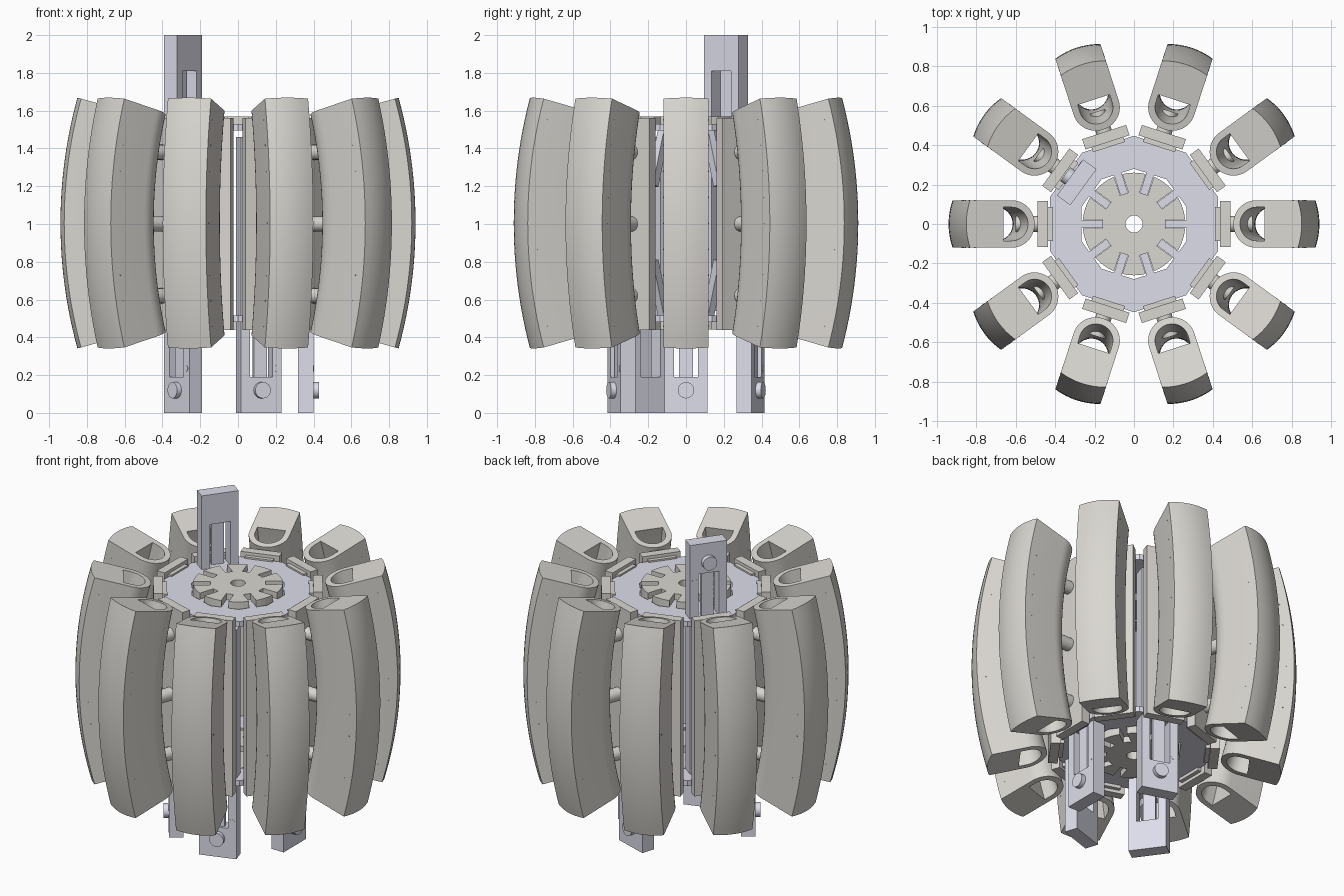
import bpy, bmesh
from math import sin, cos, pi, radians, sqrt
from mathutils import Matrix, Vector

if "Cube" in bpy.data.objects:
    bpy.data.objects.remove(bpy.data.objects["Cube"])

MID = 1.005


def material(name, color):
    m = bpy.data.materials.new(name)
    m.diffuse_color = color
    m.use_nodes = True
    m.node_tree.nodes["Principled BSDF"].inputs["Base Color"].default_value = m.diffuse_color
    return m


WARM = material("warm_grey", (0.70, 0.68, 0.64, 1))
LAV = material("lavender_grey", (0.72, 0.73, 0.82, 1))


def finish(bm, name, mat):
    bmesh.ops.recalc_face_normals(bm, faces=bm.faces[:])
    me = bpy.data.meshes.new(name)
    bm.to_mesh(me)
    bm.free()
    me.materials.append(mat)
    for p in me.polygons:
        p.use_smooth = True
    me.set_sharp_from_angle(angle=radians(30))
    return me


def place(name, me, az=0, z=0, flip=False):
    ob = bpy.data.objects.new(name, me)
    ob.rotation_euler = (pi if flip else 0, 0, radians(az))
    ob.location.z = z
    bpy.context.collection.objects.link(ob)
    return ob


def box(bm, x0, x1, y0, y1, z0, z1):
    m = Matrix.Translation(((x0 + x1) / 2, (y0 + y1) / 2, (z0 + z1) / 2)) \
        @ Matrix.Diagonal((x1 - x0, y1 - y0, z1 - z0, 1))
    bmesh.ops.create_cube(bm, size=1, matrix=m)


def rod(bm, a, b, r, seg=20):
    a, b = Vector(a), Vector(b)
    d = b - a
    m = Matrix.Translation((a + b) / 2) @ d.to_track_quat('Z', 'Y').to_matrix().to_4x4()
    bmesh.ops.create_cone(bm, cap_ends=True, segments=seg, radius1=r, radius2=r,
                          depth=d.length, matrix=m)


def flat(name, polys, z_top, thick, mat):
    """Flat faces joined into one sheet, thickened downwards."""
    bm = bmesh.new()
    for pts in polys:
        bm.faces.new([bm.verts.new((x, y, 0)) for x, y in pts])
    bmesh.ops.remove_doubles(bm, verts=bm.verts[:], dist=1e-4)
    me = finish(bm, name, mat)
    if me.polygons[0].normal.z < 0:
        me.flip_normals()
    ob = place(name, me, 0, z_top)
    s = ob.modifiers.new("thickness", 'SOLIDIFY')
    s.thickness, s.offset = thick, -1
    me.shade_flat()
    return ob


def polar(r, deg):
    return (r * cos(radians(deg)), r * sin(radians(deg)))


def turn(pts, deg):
    c, s = cos(radians(deg)), sin(radians(deg))
    return [(x * c - y * s, x * s + y * c) for x, y in pts]


# Curved hollow shell: D-shaped section swept along a vertical arc
def shell_mesh():
    HW, BULGE, R_IN, CENTRE = 0.12, radians(15.4), 2.14, -1.56
    angs = [pi / 2 - pi * i / 20 for i in range(21)]
    across = [-1 + 2 * i / 8 for i in range(9)]
    outer = [(HW - HW * cos(a), HW * sin(a)) for a in angs]
    outer += [(0.36 - 0.02 * t * t, HW * t) for t in across]
    inner = [(HW - 0.085 * cos(a), 0.085 * sin(a)) for a in angs]
    inner += [(0.165, 0.085 * t) for t in across]
    n, steps = len(outer), 24
    bm = bmesh.new()
    rings = []
    for k in range(steps + 1):
        phi = -BULGE + 2 * BULGE * k / steps
        rings.append([[bm.verts.new((CENTRE + (R_IN + d) * cos(phi), t,
                                     MID + (R_IN + d) * sin(phi)))
                       for d, t in loop] for loop in (outer, inner)])
    for i in range(n):
        j = (i + 1) % n
        for lo, hi in zip(rings, rings[1:]):
            for s in (0, 1):
                bm.faces.new((lo[s][i], lo[s][j], hi[s][j], hi[s][i]))
        for end in (rings[0], rings[-1]):
            bm.faces.new((end[0][i], end[0][j], end[1][j], end[1][i]))
    # tiny pins along both flat sides
    for k in range(9):
        phi = radians(-13 + 26 * k / 8)
        p = (CENTRE + 2.43 * cos(phi), MID + 2.43 * sin(phi))
        for s in (-1, 1):
            rod(bm, (p[0], s * 0.118, p[1]), (p[0], s * 0.121, p[1]), 0.004, 8)
    return finish(bm, "shell", WARM)


# Straight backing rail with three pegs to the shell
def rail_mesh():
    bm = bmesh.new()
    box(bm, 0.435, 0.49, -0.117, 0.117, 0.44, 1.56)
    box(bm, 0.41, 0.435, -0.085, 0.085, 0.46, 1.54)
    for z in (0.62, 1.0, 1.38):
        rod(bm, (0.48, 0, z), (0.60, 0, z), 0.04)
    return finish(bm, "rail", WARM)


# Slotted sliding plate with knob and small pin
def slider_mesh():
    bm = bmesh.new()
    box(bm, 0.317, 0.401, -0.113, 0.113, 0, 0.19)
    for s in (-1, 1):
        y = sorted((s * 0.063, s * 0.113))
        box(bm, 0.317, 0.401, y[0], y[1], 0.19, 1.40)
    box(bm, 0.317, 0.401, -0.113, 0.113, 1.40, 1.46)
    box(bm, 0.36, 0.385, -0.037, 0.037, 0.19, 1.40)
    rod(bm, (0.39, 0, 0.12), (0.43, 0, 0.12), 0.043, 28)
    rod(bm, (0.39, 0.086, 0.235), (0.403, 0.086, 0.235), 0.016, 16)
    return finish(bm, "slider", LAV)


# Inner tabs in the disc slots, with slanted links
def link_mesh():
    bm = bmesh.new()
    for s in (-1, 1):
        z0, z1 = sorted((MID + s * 0.49, MID + s * 0.525))
        box(bm, 0.16, 0.29, -0.02, 0.02, z0, z1)
        a, b = Vector((0.20, 0, MID + s * 0.49)), Vector((0.30, 0, MID + s * 0.2))
        d = b - a
        m = Matrix.Translation((a + b) / 2) @ d.to_track_quat('Z', 'Y').to_matrix().to_4x4() \
            @ Matrix.Diagonal((0.04, 0.05, d.length, 1))
        bmesh.ops.create_cube(bm, size=1, matrix=m)
    return finish(bm, "link", LAV)


shell, rail, slider, link = shell_mesh(), rail_mesh(), slider_mesh(), link_mesh()
for i in range(10):
    place(f"curved_shell_{i}", shell, 36 * i)
    place(f"rail_{i}", rail, 36 * i)
    place(f"link_{i}", link, 36 * i)
for az in (0, 72, 216, 288):
    place(f"sliding_plate_{az}", slider, az)
place("sliding_plate_raised", slider, 144, 2.0, True)

# Ten-sided end rings and slotted hub discs, top and bottom
ring_polys, disc_polys = [], []
w = 0.022
rim = sqrt(0.26 ** 2 - w * w)
sector = [polar(0.043, a) for a in (18, 6, -6, -18)]
sector += [polar(0.26, a) for a in (-18, -12)]
sector += [(rim, -w), (0.16, -w), (0.16, w), (rim, w)]
sector += [polar(0.26, a) for a in (12, 18)]
for i in range(10):
    a, b = 36 * i - 18, 36 * i + 18
    ring_polys.append([polar(0.28, a), polar(0.447, a), polar(0.447, b), polar(0.28, b)])
    disc_polys.append(turn(sector, 36 * i))
flat("end_ring_top", ring_polys, 1.53, 0.035, LAV)
flat("end_ring_bottom", ring_polys, 0.515, 0.035, LAV)
flat("hub_disc_top", disc_polys, 1.568, 0.068, WARM)
flat("hub_disc_bottom", disc_polys, 0.51, 0.068, WARM)
